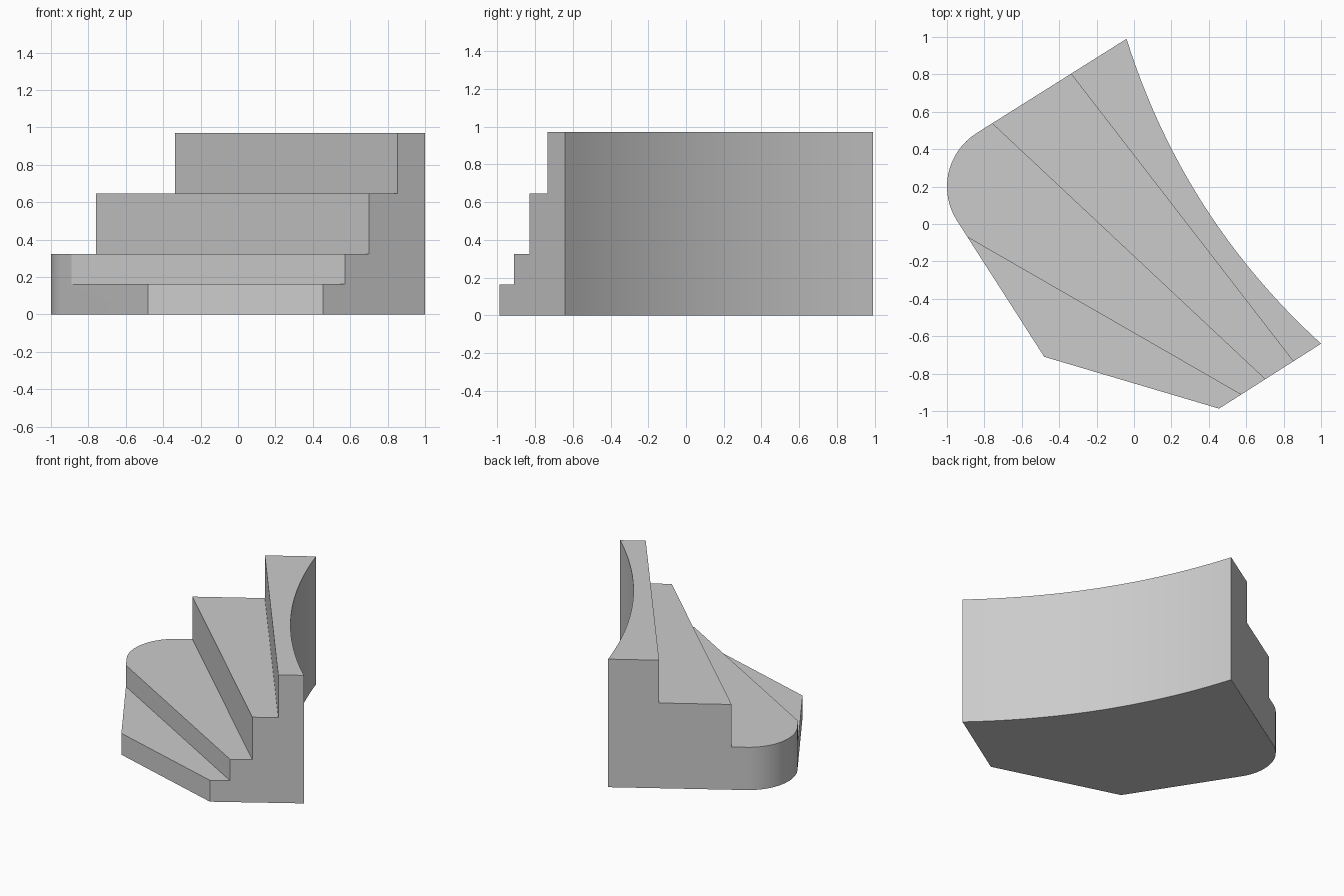
import bpy
import bmesh
import math
from mathutils import Vector

if "Cube" in bpy.data.objects:
    bpy.data.objects.remove(bpy.data.objects["Cube"], do_unlink=True)

# One plain grey
grey = bpy.data.materials.new("plain_grey")
grey.use_nodes = True
grey.diffuse_color = (0.6, 0.6, 0.6, 1)
grey.node_tree.nodes["Principled BSDF"].inputs["Base Color"].default_value = (0.6, 0.6, 0.6, 1)

# Corners of the plan
inner_back = Vector((-0.04, 0.99))
inner_front = Vector((1.0, -0.64))
nose_right = Vector((0.455, -0.987))
nose_left = Vector((-0.48, -0.71))

# Rounded outer corner of the second tread
centre, radius = Vector((-0.663, 0.2)), 0.337
corner = []
for i in range(17):
    a = math.radians(212.7 - 90.4 * i / 16)
    corner.append(centre + radius * Vector((math.cos(a), math.sin(a))))

# Hollow curved back
chord = inner_front - inner_back
bow = Vector((chord.y, -chord.x)).normalized() * 0.13
hollow = [inner_back + chord * (i / 24) + bow * 4 * (i / 24) * (1 - i / 24) for i in range(25)]

# Riser lines end on the straight sides
r1, r2, r3 = [inner_front.lerp(nose_right, f) for f in (0.785, 0.548, 0.272)]
l1 = nose_left.lerp(corner[0], 0.878)
l2 = inner_back.lerp(corner[-1], 0.895)
l3 = inner_back.lerp(corner[-1], 0.37)

treads = [
    [nose_right, r1, l1, nose_left],
    [r1, r2, l2, *reversed(corner), l1],
    [r2, r3, l3, l2],
    [r3, *reversed(hollow), l3],
]
heights = [0.162, 0.324, 0.646, 0.97]

# Lay the treads flat, then raise the remaining ones step by step
bm = bmesh.new()
level = []
for outline in treads:
    level.append(bm.faces.new([bm.verts.new((p.x, p.y, 0)) for p in outline]))
bmesh.ops.remove_doubles(bm, verts=bm.verts, dist=0.0001)
bm.faces.ensure_lookup_table()
tag = bm.faces.layers.int.new("tread")
for i, f in enumerate(bm.faces):
    f[tag] = i
active = list(bm.faces)
z = 0
for k, h in enumerate(heights):
    active = [f for f in active if f[tag] >= k]
    result = bmesh.ops.extrude_face_region(bm, geom=active)["geom"]
    active = [g for g in result if isinstance(g, bmesh.types.BMFace)]
    moved = [g for g in result if isinstance(g, bmesh.types.BMVert)]
    bmesh.ops.translate(bm, verts=moved, vec=(0, 0, h - z))
    z = h

# Merge flat regions into clean faces
bm.faces.layers.int.remove(tag)
bmesh.ops.dissolve_limit(bm, angle_limit=math.radians(0.2), verts=bm.verts, edges=bm.edges)
bmesh.ops.recalc_face_normals(bm, faces=bm.faces)
mesh = bpy.data.meshes.new("winder_steps")
bm.to_mesh(mesh)
bm.free()
mesh.materials.append(grey)
steps = bpy.data.objects.new("winder_steps", mesh)
bpy.context.collection.objects.link(steps)

# Smooth the curved walls only
bpy.ops.object.select_all(action="DESELECT")
steps.select_set(True)
bpy.context.view_layer.objects.active = steps
bpy.ops.object.shade_smooth_by_angle(angle=math.radians(20))
